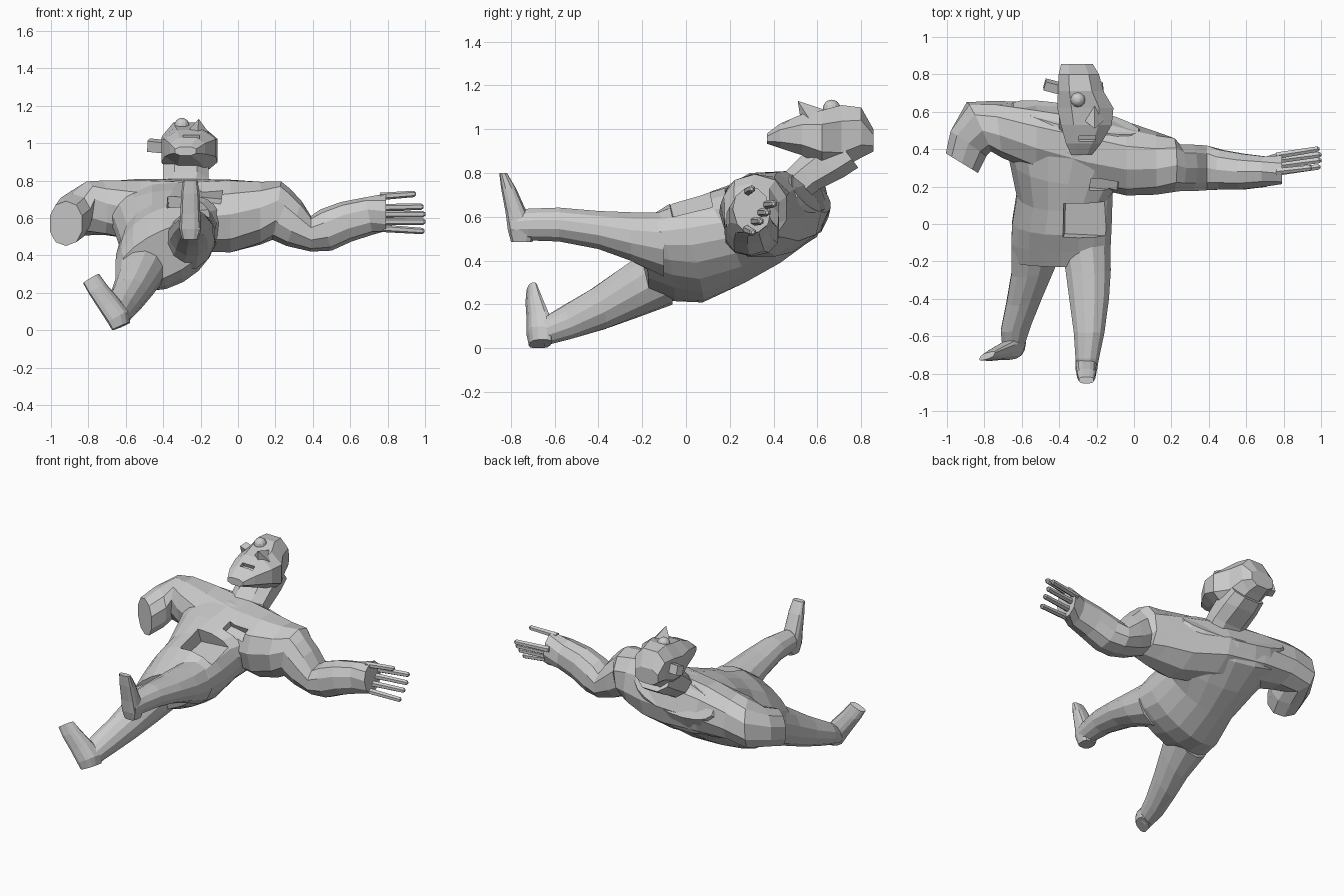
import bpy, bmesh, math
from mathutils import Vector


def loft(name, rings, n=12, power=1.0):
    """Skin closed rings, each (centre, half-axis u, half-axis v)."""
    bm = bmesh.new()
    loops = []
    for c, u, v in rings:
        c, u, v = Vector(c), Vector(u), Vector(v)
        loop = []
        for i in range(n):
            a = 2 * math.pi * (i + 0.5) / n
            ca, sa = math.cos(a), math.sin(a)
            ca = math.copysign(abs(ca) ** power, ca)
            sa = math.copysign(abs(sa) ** power, sa)
            loop.append(bm.verts.new(c + u * ca + v * sa))
        loops.append(loop)
    for a, b in zip(loops, loops[1:]):
        for i in range(n):
            j = (i + 1) % n
            bm.faces.new((a[i], a[j], b[j], b[i]))
    bm.faces.new(loops[0])
    bm.faces.new(loops[-1])
    return finish(name, bm)


def finish(name, bm):
    bmesh.ops.recalc_face_normals(bm, faces=bm.faces)
    me = bpy.data.meshes.new(name)
    bm.to_mesh(me)
    bm.free()
    ob = bpy.data.objects.new(name, me)
    bpy.context.collection.objects.link(ob)
    return ob


def box(name, loc, size, rot=(0, 0, 0)):
    bm = bmesh.new()
    bmesh.ops.create_cube(bm, size=1)
    bmesh.ops.scale(bm, vec=size, verts=bm.verts)
    ob = finish(name, bm)
    ob.location, ob.rotation_euler = loc, rot
    return ob


def combine(target, other, op):
    """Boolean with a hidden helper object."""
    other.hide_render = True
    other.hide_set(True)
    m = target.modifiers.new(op.lower(), 'BOOLEAN')
    m.operation, m.object, m.solver = op, other, 'EXACT'


def bake(ob, pieces):
    """Apply all modifiers and drop the merged pieces."""
    dg = bpy.context.evaluated_depsgraph_get()
    dg.update()
    me = bpy.data.meshes.new_from_object(ob.evaluated_get(dg))
    ob.modifiers.clear()
    ob.data = me
    for piece in pieces:
        bpy.data.objects.remove(piece)


# Trunk from hips to shoulders
body = loft("body", [
    ((-.39, -.20, .41), (.255, 0, .10), (0, -.03, .13)),
    ((-.39, -.10, .415), (.27, 0, .09), (0, -.05, .18)),
    ((-.385, .01, .44), (.27, 0, .07), (0, -.07, .22)),
    ((-.37, .17, .50), (.26, .01, .04), (0, -.10, .20)),
    ((-.35, .32, .57), (.32, -.03, 0), (0, -.11, .18)),
    ((-.32, .48, .65), (.41, -.07, 0), (0, -.10, .15)),
    ((-.31, .57, .71), (.34, -.07, 0), (0, -.06, .09)),
], n=18)

# Shoulder girdle: stump, chest, upper arm and forearm in one sweep
arms = loft("shoulders_and_arms", [
    ((-.92, .325, .57), (-.09, .055, 0), (0, 0, .12)),
    ((-.885, .43, .605), (-.10, .07, 0), (0, 0, .125)),
    ((-.83, .52, .65), (-.06, .13, 0), (.02, -.02, .145)),
    ((-.72, .505, .655), (-.02, .15, .03), (0, -.03, .145)),
    ((-.52, .465, .64), (0, .17, .06), (0, -.06, .16)),
    ((-.25, .41, .615), (0, .19, .08), (0, -.08, .175)),
    ((-.04, .35, .61), (0, .185, .06), (0, -.06, .19)),
    ((.12, .325, .625), (0, .165, .03), (0, -.03, .168)),
    ((.21, .315, .64), (0, .15, 0), (.02, 0, .155)),
    ((.23, .30, .62), (0, .13, 0), (.05, 0, .135)),
    ((.30, .30, .57), (0, .13, 0), (.04, 0, .12)),
    ((.39, .30, .515), (0, .125, 0), (0, 0, .095)),
    ((.47, .29, .535), (0, .11, 0), (-.03, 0, .11)),
    ((.58, .28, .58), (0, .10, 0), (-.03, 0, .105)),
    ((.70, .28, .61), (0, .085, 0), (-.02, 0, .10)),
    ((.79, .30, .63), (0, .08, .03), (0, -.03, .10)),
], n=10, power=.9)

# Legs
raised_leg = loft("raised_leg", [
    ((-.26, -.10, .47), (.14, 0, .02), (0, 0, .15)),
    ((-.245, -.25, .51), (.125, 0, 0), (0, 0, .115)),
    ((-.24, -.40, .54), (.11, 0, 0), (0, 0, .09)),
    ((-.24, -.58, .565), (.085, 0, 0), (0, 0, .08)),
    ((-.25, -.72, .565), (.065, 0, 0), (0, 0, .075)),
    ((-.25, -.80, .56), (.05, 0, 0), (0, 0, .06)),
])
low_leg = loft("lowered_leg", [
    ((-.51, -.08, .35), (.15, 0, .02), (0, -.02, .15)),
    ((-.54, -.25, .26), (.12, .02, .02), (0, -.03, .12)),
    ((-.585, -.40, .18), (.10, .02, .01), (0, -.03, .095)),
    ((-.63, -.55, .115), (.085, .02, 0), (0, -.02, .075)),
    ((-.645, -.66, .07), (.06, .01, 0), (0, -.01, .06)),
])

# Feet
raised_foot = loft("raised_foot", [
    ((-.255, -.75, .485), (.045, 0, 0), (0, .05, 0)),
    ((-.255, -.75, .54), (.06, 0, 0), (0, .065, 0)),
    ((-.255, -.775, .62), (.055, 0, 0), (0, .05, 0)),
    ((-.255, -.81, .73), (.05, 0, 0), (0, .035, 0)),
    ((-.255, -.835, .80), (.04, 0, 0), (0, .018, 0)),
], power=.7)
low_foot = loft("lowered_foot", [
    ((-.625, -.665, .02), (.045, .01, .02), (.01, .05, 0)),
    ((-.64, -.665, .07), (.055, .01, .03), (.01, .06, 0)),
    ((-.69, -.675, .14), (.05, .01, .03), (.01, .05, 0)),
    ((-.75, -.695, .22), (.045, .01, .025), (.01, .035, 0)),
    ((-.785, -.705, .275), (.04, .01, .025), (.01, .02, 0)),
], power=.7)

# Fuse into one crisp low-poly skin, then hollow the belly and chest
pieces = [arms, raised_leg, low_leg, raised_foot, low_foot]
for piece in pieces:
    combine(body, piece, 'UNION')
bake(body, pieces)
combine(body, box("belly_hollow_cutter", (-.25, .01, .71), (.26, .19, .20), (.25, -.1, -.05)), 'DIFFERENCE')
combine(body, box("chest_hollow_cutter", (-.16, .20, .74), (.15, .07, .10), (.4, .1, -.1)), 'DIFFERENCE')

# Fingers and thumb
tips = [(.985, .305, .53), (.99, .34, .58), (.99, .37, .62), (.98, .40, .66), (.94, .30, .728)]
roots = [(.76, .275, .545), (.76, .31, .58), (.76, .34, .62), (.76, .365, .655), (.76, .28, .715)]
for i, (a, b) in enumerate(zip(roots, tips)):
    r = .02
    end = Vector(b) + Vector((.012, 0, 0))
    loft("thumb" if i == 4 else f"finger_{i + 1}", [
        (a, (0, r, 0), (0, 0, r)),
        (b, (0, r * .85, 0), (0, 0, r * .85)),
        (end, (0, r * .4, 0), (0, 0, r * .4))], n=6)

# Neck and faceted head, chin to crown, fused
head = loft("head", [
    ((-.28, .37, .957), (.06, 0, 0), (0, 0, .025)),
    ((-.27, .43, .97), (.10, 0, 0), (0, 0, .06)),
    ((-.255, .53, .975), (.145, 0, 0), (0, 0, .10)),
    ((-.26, .62, .96), (.16, 0, 0), (0, 0, .135)),
    ((-.285, .71, .965), (.13, 0, 0), (0, 0, .155)),
    ((-.295, .80, .985), (.115, 0, 0), (0, 0, .122)),
    ((-.305, .855, .95), (.09, 0, 0), (0, 0, .055)),
], n=8, power=.8)
neck = loft("neck", [
    ((-.28, .50, .74), (.125, 0, 0), (0, -.06, .06)),
    ((-.28, .55, .785), (.13, 0, 0), (0, -.06, .065)),
    ((-.28, .64, .845), (.13, 0, 0), (0, -.09, .065)),
    ((-.28, .73, .90), (.12, 0, 0), (0, -.06, .08)),
], n=8, power=.8)
combine(head, neck, 'UNION')
bake(head, [neck])
combine(head, box("mouth_cutter", (-.25, .455, 1.04), (.09, .03, .06), (.4, 0, 0)), 'DIFFERENCE')

# Nose wedge
bm = bmesh.new()
for p in [(-.30, .58, 1.03), (-.13, .58, 1.02), (-.21, .66, 1.08), (-.21, .51, 1.13), (-.22, .53, 1.0)]:
    bm.verts.new(p)
bmesh.ops.convex_hull(bm, input=bm.verts)
finish("nose", bm)

# Eye
bm = bmesh.new()
bmesh.ops.create_uvsphere(bm, u_segments=12, v_segments=8, radius=.04)
finish("eye", bm).location = (-.30, .665, 1.095)

# Ear
box("ear", (-.435, .735, .985), (.09, .05, .06), (.3, .1, -.25))
